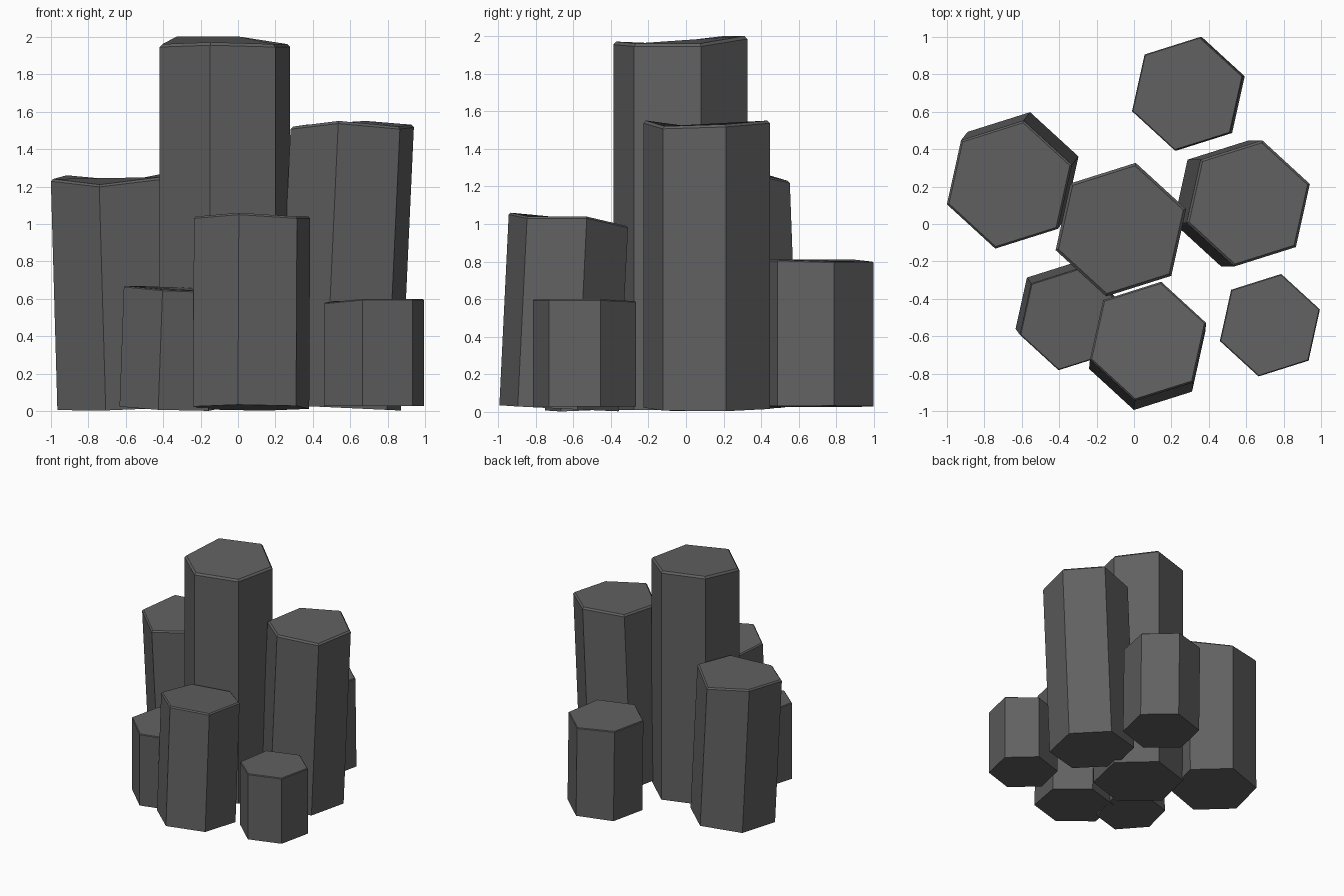
import bpy
import bmesh
from math import cos, sin, radians
from mathutils import Vector

cube = bpy.data.objects.get("Cube")
if cube:
    bpy.data.objects.remove(cube, do_unlink=True)

# One dark stone colour
stone = bpy.data.materials.new("dark_grey_stone")
stone.use_nodes = True
stone_colour = (0.12, 0.12, 0.12, 1)
stone.diffuse_color = stone_colour
shader = next(n for n in stone.node_tree.nodes if n.type == "BSDF_PRINCIPLED")
shader.inputs["Base Color"].default_value = stone_colour
shader.inputs["Roughness"].default_value = 0.9

SIDES = 6
CORNERS = [Vector((cos(radians(17.5 + 60 * k)), sin(radians(17.5 + 60 * k)), 0))
           for k in range(SIDES)]


def add_column(name, radius, base, top, heights, chamfer):
    """Leaning hexagonal column with a square-cut foot and an uneven, chamfered top."""
    bm = bmesh.new()
    base = Vector(base)
    top = Vector((*top, sum(heights) / SIDES))
    lean = (top - base) / (top.z - base.z)

    # Foot ring lies at right angles to the leaning axis
    foot, rim, cap = [], [], []
    for corner, height in zip(CORNERS, heights):
        spoke = corner * radius
        drop = Vector((0, 0, -lean.dot(spoke)))
        foot.append(bm.verts.new(base + spoke + drop))
        outer = Vector((top.x, top.y, height)) + spoke
        rim.append(bm.verts.new(outer - lean * chamfer))
        cap.append(bm.verts.new(outer - corner * chamfer))

    # Long sides, then the narrow chamfer, then the two ends
    for lower, upper in ((foot, rim), (rim, cap)):
        for k in range(SIDES):
            n = (k + 1) % SIDES
            bm.faces.new((lower[k], lower[n], upper[n], upper[k]))
    bm.faces.new(cap)
    bm.faces.new(list(reversed(foot)))
    bmesh.ops.recalc_face_normals(bm, faces=bm.faces)

    mesh = bpy.data.meshes.new(name)
    bm.to_mesh(mesh)
    bm.free()
    mesh.materials.append(stone)
    column = bpy.data.objects.new(name, mesh)
    bpy.context.collection.objects.link(column)
    return column


# Corner heights run counter-clockwise from the right-hand corner
add_column("tall_centre_column", 0.365, (-0.07, -0.03, 0.01), (-0.07, -0.03),
           (1.96, 2, 2, 1.96, 1.97, 1.96), 0.016)
add_column("left_front_column", 0.28, (0.725, -0.54, 0.03), (0.725, -0.54),
           (0.6, 0.59, 0.59, 0.58, 0.6, 0.6), 0.006)
add_column("left_middle_column", 0.345, (0.54, 0.11, 0.02), (0.61, 0.11),
           (1.53, 1.55, 1.53, 1.52, 1.55, 1.52), 0.014)
add_column("left_back_column", 0.31, (0.295, 0.695, 0.03), (0.285, 0.695),
           (0.8, 0.8, 0.81, 0.81, 0.81, 0.81), 0.006)
add_column("right_back_column", 0.35, (-0.63, 0.255, 0.02), (-0.665, 0.21),
           (1.28, 1.23, 1.26, 1.24, 1.21, 1.25), 0.012)
add_column("right_front_column", 0.28, (-0.365, -0.475, 0.02), (-0.342, -0.507),
           (0.65, 0.66, 0.67, 0.67, 0.65, 0.64), 0.006)
add_column("front_column", 0.325, (0.07, -0.675, 0.02), (0.075, -0.625),
           (1.04, 0.99, 1.01, 1.04, 1.06, 1.04), 0.01)
